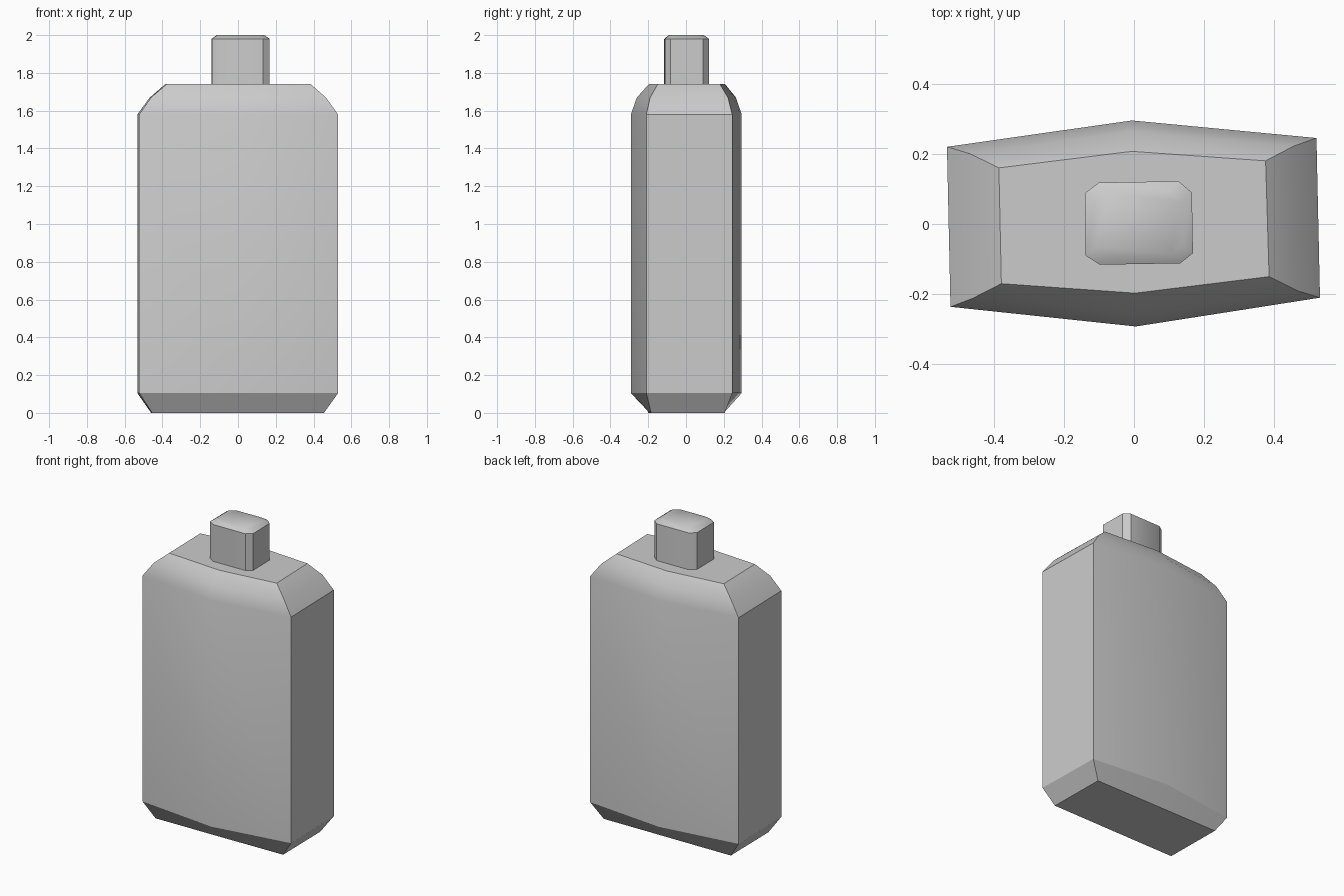
import bpy, bmesh, math

if "Cube" in bpy.data.objects:
    bpy.data.objects.remove(bpy.data.objects["Cube"])


def loft(name, rings, angle):
    """Skin a stack of (z, outline) rings, cap both ends, smooth below the angle."""
    bm = bmesh.new()
    loops = [[bm.verts.new((x, y, z)) for x, y in outline] for z, outline in rings]
    n = len(loops[0])
    for a, b in zip(loops, loops[1:]):
        for i in range(n):
            j = (i + 1) % n
            bm.faces.new((a[i], a[j], b[j], b[i]))
    bm.faces.new(loops[0])
    bm.faces.new(loops[-1])
    bmesh.ops.recalc_face_normals(bm, faces=bm.faces)
    mesh = bpy.data.meshes.new(name)
    bm.to_mesh(mesh)
    bm.free()
    obj = bpy.data.objects.new(name, mesh)
    bpy.context.collection.objects.link(obj)
    bpy.ops.object.select_all(action='DESELECT')
    obj.select_set(True)
    bpy.context.view_layer.objects.active = obj
    bpy.ops.object.shade_smooth_by_angle(angle=math.radians(angle))
    return obj


# Flask body: slightly skewed six-sided outline, bulging front and back
base = [(-0.46, 0.195), (-0.005, 0.2), (0.45, 0.205),
        (0.455, -0.185), (0.003, -0.193), (-0.455, -0.2)]
wall = [(-0.533, 0.22), (-0.006, 0.295), (0.52, 0.245),
        (0.53, -0.21), (0.005, -0.292), (-0.523, -0.236)]
shoulder = [(-0.467, 0.2), (-0.006, 0.264), (0.455, 0.222),
            (0.465, -0.19), (0.004, -0.26), (-0.46, -0.212)]
top = [(-0.385, 0.16), (-0.006, 0.207), (0.375, 0.18),
       (0.385, -0.15), (0.003, -0.197), (-0.378, -0.17)]
loft("flask_body", [(0, base), (0.105, wall), (1.58, wall),
                    (1.67, shoulder), (1.74, top)], 30)

# Cap: box with chamfered corners and a bevelled top
cap = [(-0.14, 0.088), (-0.1, 0.118), (0.127, 0.122), (0.165, 0.09),
       (0.168, -0.083), (0.132, -0.112), (-0.097, -0.116), (-0.138, -0.09)]
cx, cy = 0.014, 0.002
lid = [(x - math.copysign(0.028, x - cx),
        y - (0.028 if y > cy else -0.025)) for x, y in cap]
loft("cap", [(1.74, cap), (1.98, cap), (2.0, lid)], 36)
